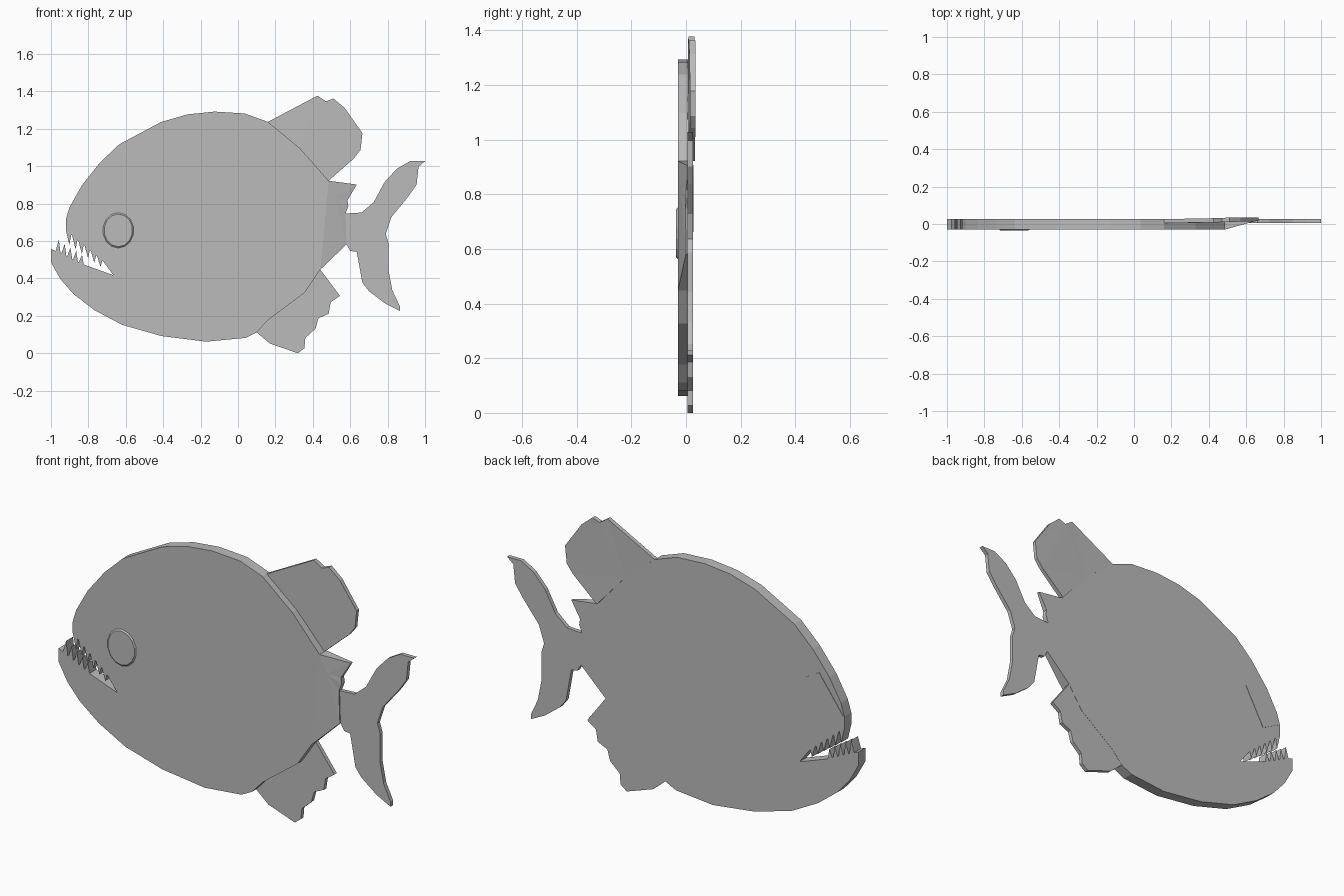
import bpy, bmesh, math

grey = bpy.data.materials.new("plain grey")
grey.diffuse_color = (0.5, 0.5, 0.5, 1)

FRONT, MID, BACK = -0.03, 0.005, 0.026


def taper(x):
    """Front depth that thins out towards the tail root."""
    t = min(max((x - 0.49) / 0.09, 0), 1)
    return FRONT + t * (MID - 0.005 - FRONT)


def plate(name, pts, front, back, split=None):
    """Solid plate from an (x, z) outline; depths are functions of x."""
    bm = bmesh.new()
    f = [bm.verts.new((x, front(x), z)) for x, z in pts]
    b = [bm.verts.new((x, back(x), z)) for x, z in pts]
    n = len(pts)
    face = bm.faces.new(f)
    bm.faces.new(b[::-1])
    for i in range(n):
        j = (i + 1) % n
        bm.faces.new((f[i], b[i], b[j], f[j]))
    if split:
        bmesh.utils.face_split(face, f[pts.index(split[0])], f[pts.index(split[1])])
    bmesh.ops.recalc_face_normals(bm, faces=bm.faces)
    bmesh.ops.triangulate(bm, faces=[p for p in bm.faces if len(p.verts) > 4],
                          ngon_method='EAR_CLIP')
    me = bpy.data.meshes.new(name)
    bm.to_mesh(me)
    bm.free()
    me.materials.append(grey)
    ob = bpy.data.objects.new(name, me)
    bpy.context.collection.objects.link(ob)
    return ob


def teeth(a, b, n, lean, height):
    """Zigzag of n pointed teeth along the line a-b."""
    out = []
    for i in range(n):
        for k, tip in ((0.0, 0), (0.55, 1), (0.85, 0)):
            t = (i + k) / n
            h = height * (1 - 0.35 * t) * tip
            out.append((a[0] + (b[0] - a[0]) * t + lean * tip,
                        a[1] + (b[1] - a[1]) * t + h))
    return out


# Body with open toothed mouth
top = [(-0.92, 0.72), (-0.90, 0.785), (-0.835, 0.90), (-0.74, 1.02), (-0.635, 1.12),
       (-0.41, 1.24), (-0.27, 1.28), (-0.125, 1.295), (0.035, 1.285), (0.16, 1.24),
       (0.33, 1.10), (0.485, 0.925)]
root = [(0.52, 0.83), (0.575, 0.75), (0.58, 0.585)]
belly = [(0.44, 0.45), (0.36, 0.33), (0.16, 0.18), (0.10, 0.115), (0.04, 0.085),
         (-0.17, 0.065), (-0.41, 0.095), (-0.62, 0.155), (-0.77, 0.235),
         (-0.88, 0.32), (-0.95, 0.40), (-1.0, 0.49), (-1.0, 0.56)]
lower_teeth = teeth((-0.975, 0.55), (-0.82, 0.475), 5, 0.0, 0.07)
upper_teeth = teeth((-0.92, 0.66), (-0.72, 0.495), 6, 0.0, -0.065)
plate("body", top + root + belly + lower_teeth + [(-0.665, 0.42)] + upper_teeth[::-1],
      taper, lambda x: BACK, (top[-1], belly[0]))

# Dorsal fin, flaring backwards towards its tip
plate("dorsal_fin",
      [(0.16, 1.24), (0.425, 1.38), (0.47, 1.35), (0.51, 1.365), (0.57, 1.315),
       (0.665, 1.18), (0.655, 1.09), (0.62, 1.045), (0.485, 0.925), (0.33, 1.10)],
      lambda x: MID + 0.01 * max(0, (x - 0.3) / 0.36),
      lambda x: BACK + 0.008 * max(0, min(1, (x - 0.3) / 0.2)))

# Small folded fin between dorsal fin and tail
plate("small_fin",
      [(0.485, 0.925), (0.635, 0.905), (0.585, 0.82), (0.59, 0.79), (0.575, 0.75),
       (0.52, 0.83)],
      lambda x: taper(x) + (0.012 if x > 0.6 else 0), lambda x: BACK)

# Tail fin
plate("tail_fin",
      [(0.575, 0.75), (0.66, 0.755), (0.725, 0.81), (0.785, 0.92), (0.85, 0.99),
       (0.92, 1.03), (1.0, 1.03), (0.965, 1.0), (0.955, 0.905), (0.91, 0.84),
       (0.82, 0.73), (0.79, 0.64), (0.805, 0.59), (0.805, 0.445), (0.825, 0.34),
       (0.865, 0.255), (0.865, 0.23), (0.785, 0.27), (0.70, 0.335), (0.665, 0.38),
       (0.635, 0.545), (0.60, 0.55), (0.58, 0.585)],
      lambda x: MID, lambda x: BACK)

# Anal fin
plate("anal_fin",
      [(0.10, 0.115), (0.17, 0.055), (0.32, 0.003), (0.355, 0.03), (0.36, 0.085),
       (0.415, 0.135), (0.43, 0.19), (0.485, 0.215), (0.495, 0.275), (0.545, 0.31),
       (0.44, 0.45), (0.36, 0.33), (0.16, 0.18)],
      lambda x: MID, lambda x: BACK - 0.001)

# Eye: shallow bevelled disc on the front
bpy.ops.mesh.primitive_cone_add(vertices=14, radius1=1, radius2=0.9, depth=0.008,
                                location=(-0.64, FRONT - 0.002, 0.66),
                                rotation=(math.pi / 2, 0, 0))
eye = bpy.context.object
eye.name = "eye"
eye.scale = (0.085, 0.097, 1)
eye.data.materials.append(grey)

# Thin snout panel on the back
plate("snout_panel", [(-0.70, 0.865), (-0.777, 0.91), (-0.915, 0.72), (-0.81, 0.665)],
      lambda x: BACK - 0.002, lambda x: BACK + 0.002)

# Rest the lowest fin tip on the ground
for ob in bpy.context.collection.objects:
    ob.location.z -= 0.003
